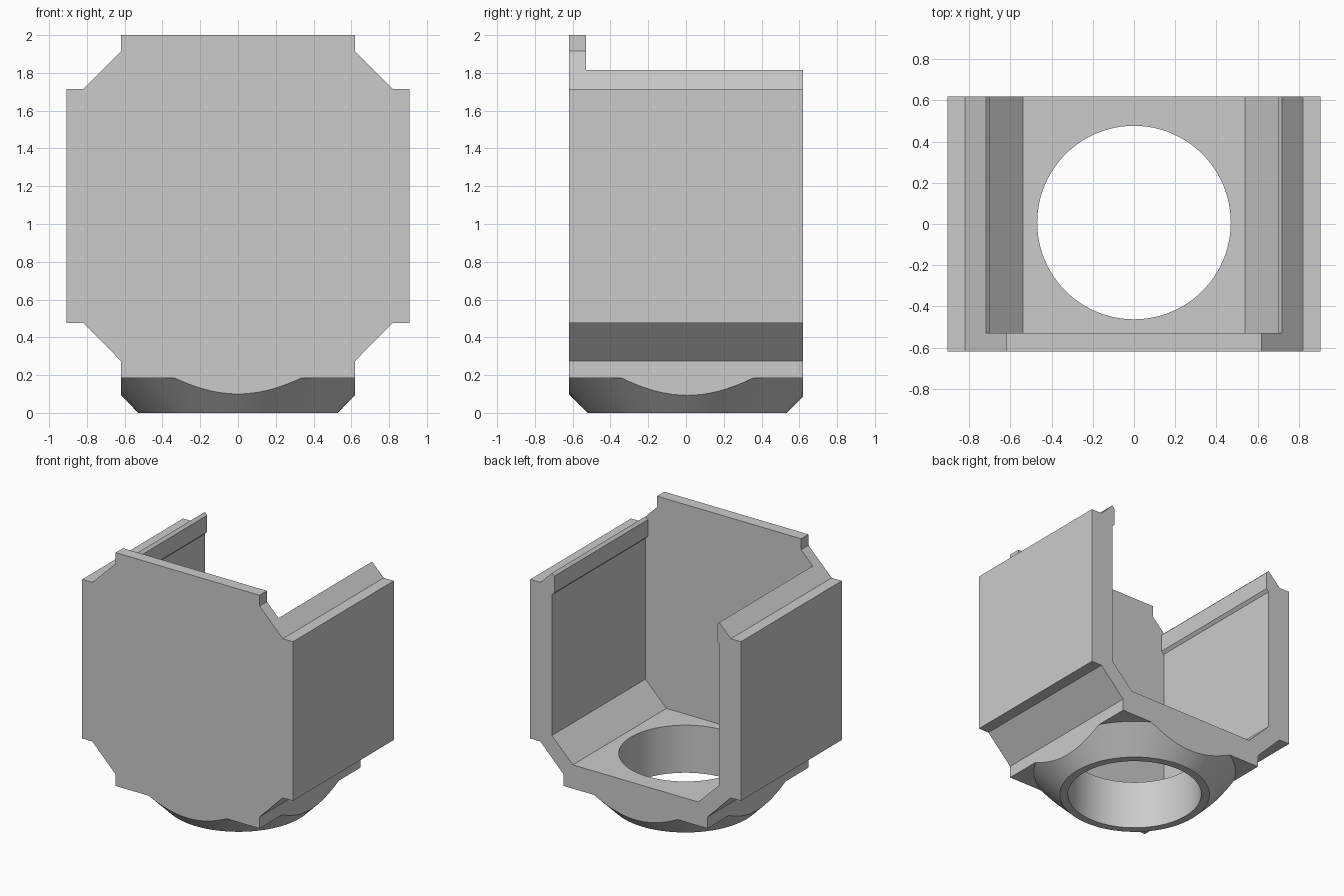
import bpy, bmesh, math

cube = bpy.data.objects.get("Cube")
if cube:
    bpy.data.objects.remove(cube, do_unlink=True)

HALF_DEPTH = 0.62
HOLE_Y = 0.007      # the round opening sits a touch behind centre
SEGMENTS = 96

grey = bpy.data.materials.new("light_grey")
grey.use_nodes = True
colour = (0.6, 0.6, 0.6, 1)
grey.diffuse_color = colour
grey.node_tree.nodes["Principled BSDF"].inputs["Base Color"].default_value = colour


def finish(name, bm):
    bmesh.ops.recalc_face_normals(bm, faces=bm.faces)
    mesh = bpy.data.meshes.new(name)
    bm.to_mesh(mesh)
    bm.free()
    obj = bpy.data.objects.new(name, mesh)
    bpy.context.collection.objects.link(obj)
    mesh.materials.append(grey)
    return obj


def extrude_mirrored(name, half, y0, y1):
    """Mirror a right-hand (x, z) profile and extrude it along y."""
    outline = half + [(-x, z) for x, z in reversed(half)]
    bm = bmesh.new()
    face = bm.faces.new([bm.verts.new((x, y0, z)) for x, z in outline])
    new = bmesh.ops.extrude_face_region(bm, geom=[face])["geom"]
    verts = [g for g in new if isinstance(g, bmesh.types.BMVert)]
    bmesh.ops.translate(bm, verts=verts, vec=(0, y1 - y0, 0))
    return finish(name, bm)


def lathe(name, section):
    """Revolve a closed (radius, z) section around the opening's axis."""
    bm = bmesh.new()
    rings = []
    for i in range(SEGMENTS):
        a = math.tau * i / SEGMENTS
        rings.append([bm.verts.new((r * math.cos(a), HOLE_Y + r * math.sin(a), z))
                      for r, z in section])
    n = len(section)
    for i, ring in enumerate(rings):
        after = rings[(i + 1) % SEGMENTS]
        for j in range(n):
            k = (j + 1) % n
            bm.faces.new((ring[j], after[j], after[k], ring[k]))
    return finish(name, bm)


def cut(target, cutter):
    cutter.hide_render = True
    mod = target.modifiers.new("cut", 'BOOLEAN')
    mod.operation = 'DIFFERENCE'
    mod.solver = 'EXACT'
    mod.object = cutter
    bpy.ops.object.select_all(action='DESELECT')
    bpy.context.view_layer.objects.active = target
    target.select_set(True)
    bpy.ops.object.modifier_apply(modifier=mod.name)
    bpy.data.objects.remove(cutter, do_unlink=True)


# Outer block with notched, chamfered corners
housing = extrude_mirrored("housing", [
    (0.62, 0), (0.62, 0.275), (0.82, 0.477), (0.907, 0.477),
    (0.907, 1.715), (0.82, 1.715), (0.62, 1.915), (0.62, 2)],
    -HALF_DEPTH, HALF_DEPTH)

# Channel open to the top and back, with small snap lips on the side walls
cut(housing, extrude_mirrored("channel_cutter", [
    (0.54, 0.37), (0.72, 0.55), (0.72, 1.645), (0.70, 1.665),
    (0.70, 1.795), (0.72, 1.815), (0.92, 2.015), (0.92, 2.1)],
    -0.53, HALF_DEPTH + 0.1))

# Conical collar under the block
cut(housing, lathe("collar_cutter", [
    (0.478, -0.05), (0.711, 0.185), (1.2, 0.185), (1.2, -0.05)]))

# Round opening through the floor
bm = bmesh.new()
bmesh.ops.create_cone(bm, cap_ends=True, segments=SEGMENTS,
                      radius1=0.47, radius2=0.47, depth=1)
bmesh.ops.translate(bm, verts=bm.verts, vec=(0, HOLE_Y, 0.2))
cut(housing, finish("opening_cutter", bm))

bpy.ops.object.shade_smooth_by_angle(angle=math.radians(25))
